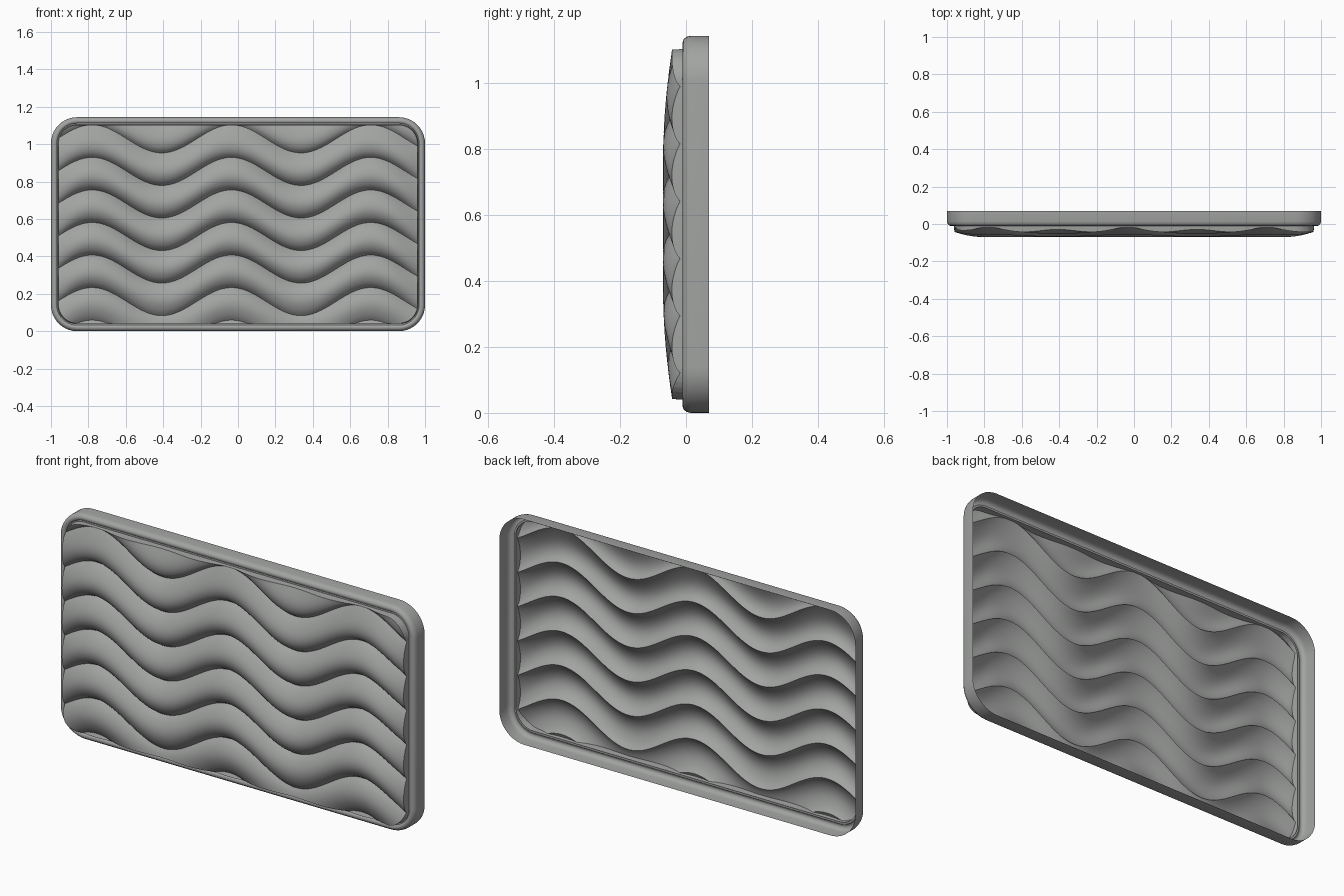
import bpy
import bmesh
from math import sin, cos, pi, copysign

if "Cube" in bpy.data.objects:
    bpy.data.objects.remove(bpy.data.objects["Cube"], do_unlink=True)

MID_Z = 0.572                      # centre height of the tray
HALF_W, HALF_H, CORNER = 1.0, 0.572, 0.14
PANEL_W, PANEL_H, PANEL_R = 0.96, 0.53, 0.10
PITCH, SWING, WAVE = 0.174, 0.075, 0.745

grey = bpy.data.materials.new("plain grey")
grey.use_nodes = True
colour = (0.36, 0.37, 0.36, 1)
grey.diffuse_color = colour
grey.node_tree.nodes["Principled BSDF"].inputs["Base Color"].default_value = colour


def finish(bm, name):
    mesh = bpy.data.meshes.new(name)
    bm.to_mesh(mesh)
    bm.free()
    mesh.materials.append(grey)
    obj = bpy.data.objects.new(name, mesh)
    bpy.context.collection.objects.link(obj)
    bpy.ops.object.select_all(action='DESELECT')
    obj.select_set(True)
    bpy.context.view_layer.objects.active = obj
    bpy.ops.object.shade_smooth_by_angle(angle=0.7)
    return obj


def rounded_ring(bm, inset, y, steps=10):
    """Rounded rectangle of vertices, counter-clockwise seen from the front."""
    r = CORNER - inset
    ring = []
    for quarter, (sx, sz) in enumerate([(1, 1), (-1, 1), (-1, -1), (1, -1)]):
        for k in range(steps + 1):
            a = (quarter + k / steps) * pi / 2
            ring.append(bm.verts.new((sx * (HALF_W - CORNER) + r * cos(a), y,
                                      MID_Z + sz * (HALF_H - CORNER) + r * sin(a))))
    return ring


# Rim: thin open-backed wall, rolled front lip and inner groove
bm = bmesh.new()
profile = [(0, 0.07), (0, 0.014), (0.003, 0.002), (0.01, -0.007), (0.019, -0.01),
           (0.028, -0.008), (0.032, -0.003), (0.042, -0.003)]
rings = [rounded_ring(bm, inset, y) for inset, y in profile]
for back, front in zip(rings, rings[1:]):
    for k in range(len(back)):
        n = (k + 1) % len(back)
        bm.faces.new((back[k], back[n], front[n], front[k]))
finish(bm, "rim")


# Wavy panel: stacked rounded ridges whose creases follow a sine wave
def fall(distance, reach):
    """0 at the border, 1 once well inside."""
    t = min(max(distance / reach, 0), 1)
    return 1 - (1 - t) ** 2


def ridge_depth(x, z, t):
    bulge = sin(pi * min(t, 1) ** 0.85)
    bulge = max(bulge, 0) ** 0.8
    edge = fall(PANEL_W - abs(x), 0.16) * fall(PANEL_H - abs(z - MID_Z), 0.35)
    return -(0.018 + bulge * (0.024 + 0.028 * edge))


bm = bmesh.new()
COLS, SUB = 130, 12
FIRST, LAST = -5, 4
rows = []
for j in range((LAST - FIRST) * SUB + 1):
    t = (j % SUB) / SUB
    row = []
    for i in range(COLS + 1):
        x = -1 + 2 * i / COLS
        z = 0.68 + PITCH * (FIRST + j / SUB) + SWING * cos(2 * pi * (x + 0.78) / WAVE)
        row.append(bm.verts.new((x, ridge_depth(x, z, t), z)))
    rows.append(row)
for low, high in zip(rows, rows[1:]):
    for i in range(COLS):
        bm.faces.new((low[i], low[i + 1], high[i + 1], high[i]))

# Trim to a rounded rectangle with its tangent planes
for k in range(32):
    a = k * pi / 16
    nx, nz = cos(a), sin(a)
    point = (copysign(PANEL_W - PANEL_R, nx) + PANEL_R * nx, 0,
             MID_Z + copysign(PANEL_H - PANEL_R, nz) + PANEL_R * nz)
    bmesh.ops.bisect_plane(bm, geom=bm.verts[:] + bm.edges[:] + bm.faces[:], dist=1e-5,
                           plane_co=point, plane_no=(nx, 0, nz), clear_outer=True)

# Skirt joining the panel border to the groove
border = [e for e in bm.edges if e.is_boundary]
skirt = bmesh.ops.extrude_edge_only(bm, edges=border)
for v in skirt["geom"]:
    if isinstance(v, bmesh.types.BMVert):
        v.co.y = -0.003
        v.co.x *= 1.004
        v.co.z = MID_Z + (v.co.z - MID_Z) * 1.004
finish(bm, "wavy_panel")
